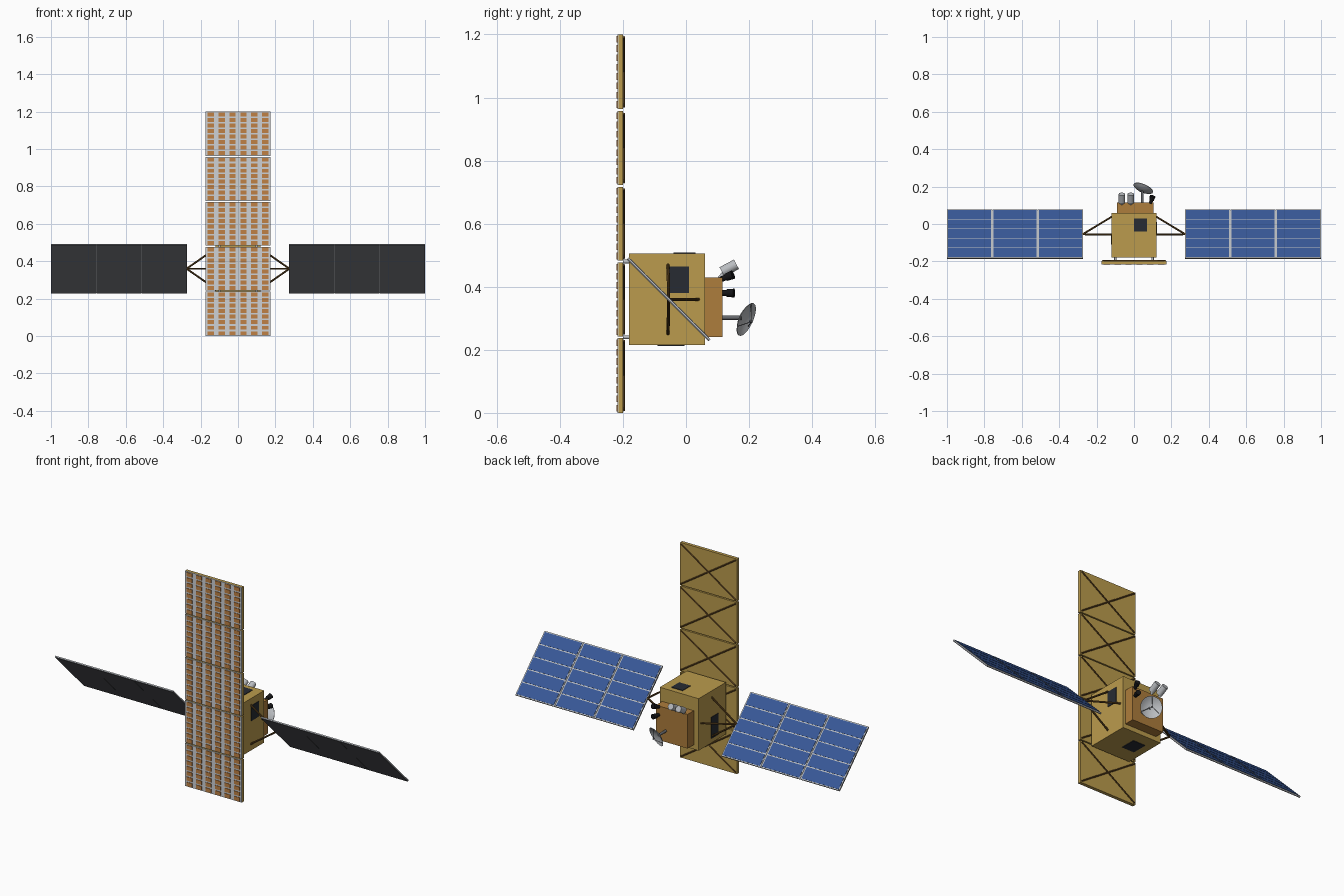
import bpy, bmesh, math
from mathutils import Vector, Matrix

if "Cube" in bpy.data.objects:
    bpy.data.objects.remove(bpy.data.objects["Cube"])


def material(name, r, g, b):
    m = bpy.data.materials.new(name)
    m.diffuse_color = tuple((c / 255) ** 2.2 for c in (r, g, b)) + (1,)
    m.use_nodes = True
    m.node_tree.nodes["Principled BSDF"].inputs["Base Color"].default_value = m.diffuse_color
    return m


GOLD = material("gold_foil", 186, 154, 78)
COPPER = material("copper_foil", 172, 124, 62)
PATCH = material("radar_copper", 190, 128, 70)
PALE = material("pale_face", 205, 209, 213)
BROWN = material("truss_brown", 98, 72, 38)
DARK = material("radiator_dark", 44, 47, 54)
BLACK = material("lens_black", 28, 28, 30)
BLUE = material("solar_blue", 58, 88, 150)
GREY = material("wing_back", 102, 104, 108)
METAL = material("metal", 185, 188, 192)


def finish(name, bm, mat, smooth=False, matrix=None):
    if matrix:
        bm.transform(matrix)
    bmesh.ops.recalc_face_normals(bm, faces=bm.faces)
    me = bpy.data.meshes.new(name)
    bm.to_mesh(me)
    bm.free()
    me.materials.append(mat)
    ob = bpy.data.objects.new(name, me)
    bpy.context.collection.objects.link(ob)
    if smooth:
        bpy.ops.object.select_all(action='DESELECT')
        ob.select_set(True)
        bpy.context.view_layer.objects.active = ob
        bpy.ops.object.shade_smooth_by_angle(angle=math.radians(40))
    return ob


def boxes(name, bounds, mat, matrix=None):
    """One object from boxes given as (x0, x1, y0, y1, z0, z1)."""
    bm = bmesh.new()
    for x0, x1, y0, y1, z0, z1 in bounds:
        m = Matrix.Translation(((x0 + x1) / 2, (y0 + y1) / 2, (z0 + z1) / 2))
        bmesh.ops.create_cube(bm, size=1, matrix=m @ Matrix.Diagonal((x1 - x0, y1 - y0, z1 - z0, 1)))
    return finish(name, bm, mat, matrix=matrix)


def rods(name, ends, mat, sides=12):
    """One object from rods given as (start, end, start radius, end radius)."""
    bm = bmesh.new()
    for a, b, r0, r1 in ends:
        a, b = Vector(a), Vector(b)
        d = b - a
        m = Matrix.Translation((a + b) / 2) @ d.to_track_quat('Z', 'Y').to_matrix().to_4x4()
        bmesh.ops.create_cone(bm, cap_ends=True, segments=sides, radius1=r0, radius2=r1,
                              depth=d.length, matrix=m)
    return finish(name, bm, mat, smooth=True)


# Body and instrument box
boxes("body", [(-.12, .12, -.18, .06, .215, .505)], GOLD)
boxes("instrument_box", [(-.09, .105, .06, .115, .24, .43)], COPPER)
boxes("radiators", [
    (.118, .123, -.055, .01, .38, .465),
    (-.123, -.118, -.11, -.05, .24, .36),
    (0, .07, -.04, .03, .503, .508),
    (-.075, 0, -.09, -.005, .212, .217)], DARK)

# Radar antenna: five panels with patches in front and cross truss behind
panels, faces, patches, truss = [], [], [], []
for k in range(5):
    z0, z1 = .24 * k + (.003 if k else 0), .24 * (k + 1) - (.003 if k < 4 else 0)
    panels.append((-.175, .175, -.214, -.199, z0, z1))
    faces.append((-.175, .175, -.2175, -.214, z0, z1))
    for c in range(6):
        x = (c - 2.5) * .0585
        for r in range(8):
            z = z0 + (r + .5) * (z1 - z0) / 8
            patches.append((x - .017, x + .017, -.2205, -.2175, z - .0105, z + .0105))
    for s in (-1, 1):
        truss.append(((-.168 * s, -.197, z0 + .008), (.168 * s, -.197, z1 - .008), .004, .004))
boxes("antenna_panels", panels, GOLD)
boxes("antenna_faces", faces, PALE)
boxes("antenna_patches", patches, PATCH)
rods("antenna_truss", truss, BROWN, 6)
rods("antenna_mounts", [((x, -.2, z), (x, -.178, z), .006, .006)
                        for x in (-.1, .1) for z in (.24, .48)], METAL)

# Solar wings, tilted 45 degrees, on three-legged yokes
tilt = Matrix.Translation((0, -.055, .36)) @ Matrix.Rotation(math.radians(-45), 4, 'X')
H = .183
for side, s in (("right", 1), ("left", -1)):
    back, frame, cells, hinges = [], [], [], []

    def span(a, b):
        return (a, b) if s > 0 else (-b, -a)

    for k in range(3):
        x0 = .272 + k * .2435
        x1 = x0 + .241
        back.append((*span(x0, x1), -H, H, -.005, 0))
        frame.append((*span(x0, x1), -H, H, 0, .004))
        for r in range(5):
            y0 = -H + .006 + r * (2 * H - .006) / 5
            cells.append((*span(x0 + .006, x1 - .006), y0, y0 + (2 * H - .006) / 5 - .006, .003, .0055))
        if k:
            hinges.append((*span(x0 - .003, x0 + .0005), -H, H, -.002, .002))
    boxes(side + "_wing_back", back, GREY, tilt)
    boxes(side + "_wing_frame", frame, METAL, tilt)
    boxes(side + "_wing_cells", cells, BLUE, tilt)
    boxes(side + "_wing_hinges", hinges, METAL, tilt)
    tip = (.275 * s, -.055, .36)
    rods(side + "_yoke", [(tip, (.117 * s, y, z), .005, .005)
                          for y, z in ((-.057, .47), (-.057, .25), (.04, .36))], BROWN, 8)

# Star trackers (grey) and lens sensors (black)
up = Vector((0, .88, .47))
tubes = [(Vector((x, .137, .459)) - up * .026, Vector((x, .137, .459)) + up * .026, .017, .017)
         for x in (-.065, -.017)]
tubes += [((x, .105, .424), (x, .13, .455), .007, .007) for x in (-.065, -.017)]
rods("star_trackers", tubes, METAL, 24)
lenses = []
for z, d in ((.38, Vector((.25, .97, 0))), (.423, Vector((.3, .88, .35)))):
    p = Vector((.088, .11, z))
    lenses += [(p, p + d * .022, .009, .009), (p + d * .02, p + d * .044, .012, .014)]
rods("lens_sensors", lenses, BLACK, 20)

# Dish: parabolic profile turned about its axis, with a stem and a feed on three struts
axis = Vector((.37, .85, -.38)).normalized()
rim = Vector((.05, .192, .296))
place = Matrix.Translation(rim) @ axis.to_track_quat('Z', 'Y').to_matrix().to_4x4()
R, D = .056, .018
prof = [(R * i / 6, D * (i / 6) ** 2 - D) for i in range(7)]
prof += [(r, z - .002) for r, z in reversed(prof)]
bm = bmesh.new()
vs = [bm.verts.new((r, 0, z)) for r, z in prof]
es = [bm.edges.new(p) for p in zip(vs, vs[1:])]
bmesh.ops.spin(bm, geom=vs + es, cent=(0, 0, 0), axis=(0, 0, 1), angle=2 * math.pi, steps=32,
               use_duplicate=False)
bmesh.ops.remove_doubles(bm, verts=bm.verts, dist=.0002)
finish("dish", bm, METAL, smooth=True, matrix=place)
focus = place @ Vector((0, 0, .018))
rods("dish_feed", [(place @ Vector((.05 * math.cos(a), .05 * math.sin(a), -.004)), focus, .0013, .0013)
                   for a in (math.radians(90 + 120 * i) for i in range(3))]
     + [(focus - axis * .006, focus + axis * .003, .005, .004)], GREY, 8)
rods("dish_stem", [((.045, .11, .302), (.045, .176, .302), .007, .007)], GREY, 16)
